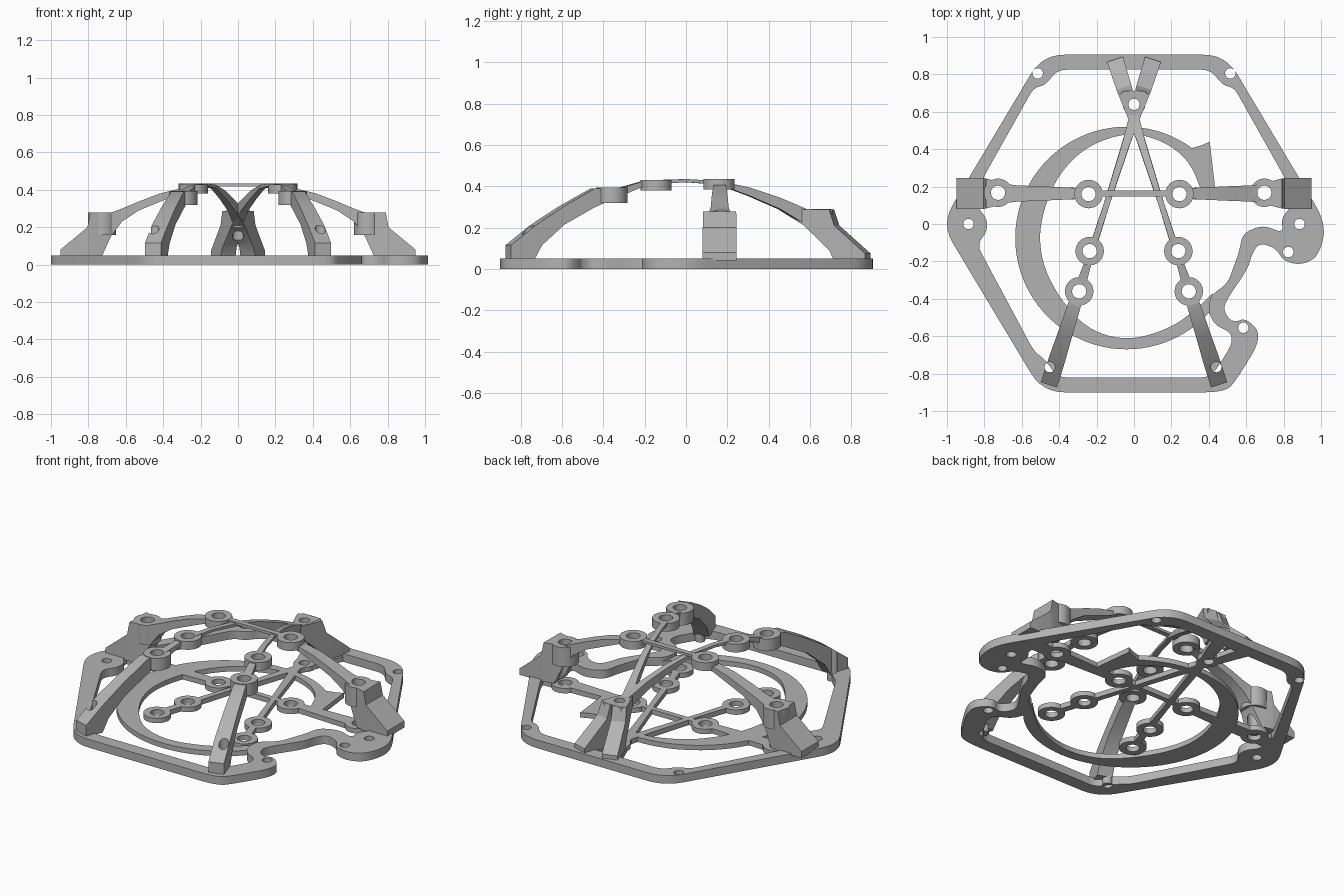
import bpy
import bmesh
import math
from mathutils import Vector

if "Cube" in bpy.data.objects:
    bpy.data.objects.remove(bpy.data.objects["Cube"])

grey = bpy.data.materials.new("plain grey")
grey.use_nodes = True
grey.diffuse_color = (0.45, 0.45, 0.45, 1)
grey.node_tree.nodes["Principled BSDF"].inputs["Base Color"].default_value = grey.diffuse_color

THIN = 0.03      # thickness of the lower ring and spokes
FRAME = 0.05     # thickness of the outer frame
AXIS_Y = 0.163   # line of the cross arm


def finish(name, bm):
    bmesh.ops.recalc_face_normals(bm, faces=bm.faces)
    mesh = bpy.data.meshes.new(name)
    bm.to_mesh(mesh)
    bm.free()
    mesh.materials.append(grey)
    obj = bpy.data.objects.new(name, mesh)
    bpy.context.collection.objects.link(obj)
    return obj


def smooth(obj):
    bpy.ops.object.select_all(action="DESELECT")
    obj.select_set(True)
    bpy.context.view_layer.objects.active = obj
    bpy.ops.object.shade_smooth_by_angle(angle=math.radians(30))


def circle(x, y, radius, count=32):
    turn = math.tau / count
    return [(x + radius * math.cos(i * turn), y + radius * math.sin(i * turn)) for i in range(count)]


def rounded(points, reach, steps=6):
    """Replace each corner of a closed outline by a soft curve."""
    pts = [Vector(p) for p in points]
    out = []
    for i, corner in enumerate(pts):
        ends = []
        for other in (pts[i - 1], pts[(i + 1) % len(pts)]):
            edge = other - corner
            ends.append(corner + edge.normalized() * min(reach, edge.length * 0.49))
        for k in range(steps + 1):
            t = k / steps
            out.append(ends[0] * (1 - t) ** 2 + corner * 2 * t * (1 - t) + ends[1] * t * t)
    return out


def prism(name, loops, low, high):
    """Fill closed outlines, with inner ones as holes, and raise them."""
    bm = bmesh.new()
    edges = []
    for loop in loops:
        verts = [bm.verts.new((p[0], p[1], low)) for p in loop]
        edges += [bm.edges.new((verts[i - 1], verts[i])) for i in range(len(verts))]
    bmesh.ops.triangle_fill(bm, edges=edges, use_beauty=True)
    new = bmesh.ops.extrude_face_region(bm, geom=bm.faces[:])["geom"]
    top = [v for v in new if isinstance(v, bmesh.types.BMVert)]
    bmesh.ops.translate(bm, verts=top, vec=(0, 0, high - low))
    return finish(name, bm)


def loft(name, stations, place, side):
    """Box-section beam; each station is position, low z, high z, half width."""
    bm = bmesh.new()
    previous = None
    for s, low, high, half in stations:
        centre = Vector(place(s))
        a, b = centre - side * half, centre + side * half
        section = [bm.verts.new((p.x, p.y, z)) for p, z in ((a, low), (b, low), (b, high), (a, high))]
        if previous:
            for i in range(4):
                bm.faces.new((previous[i - 1], previous[i], section[i], section[i - 1]))
        else:
            bm.faces.new(section)
        previous = section
    bm.faces.new(previous)
    return finish(name, bm)


def mirror(points):
    return [(-x, y) for x, y in reversed(points)]


# Outer frame with the notch on its left side
outer_upper = [(0.49, 0.905), (1.03, 0)]
outer_lower_left = [(-1.03, 0), (-0.49, -0.9)]
notch = [(0.99, -0.17), (0.9, -0.22), (0.8, -0.2), (0.76, -0.13), (0.67, -0.1), (0.63, -0.16),
         (0.61, -0.24), (0.49, -0.41), (0.48, -0.47), (0.53, -0.53), (0.6, -0.5), (0.69, -0.6)]
outer = outer_upper + notch + [(0.55, -0.83), (0.49, -0.9)] + outer_lower_left[::-1] + [(-0.49, 0.905)]
inner_upper = [(0.41, 0.825), (0.475, 0.74), (0.535, 0.73), (0.81, 0.24), (0.84, 0.09), (0.785, 0.03)]
inner_right = [(0.8, -0.05), (0.69, -0.005), (0.58, -0.05), (0.565, -0.14), (0.5, -0.32), (0.41, -0.38),
               (0.395, -0.46), (0.43, -0.54), (0.52, -0.58), (0.525, -0.64), (0.47, -0.73)]
inner_left = [(-0.41, -0.82), (-0.47, -0.73), (-0.535, -0.68), (-0.84, -0.11), (-0.785, -0.04)]
inner = inner_upper + inner_right + [(0.41, -0.82)] + inner_left + mirror(inner_upper)
frame_holes = [(0.515, 0.805), (-0.515, 0.805), (0.885, 0), (-0.885, 0),
               (0.825, -0.15), (0.585, -0.555), (-0.45, -0.765), (0.44, -0.765)]
hole_loops = [circle(x, y, 0.028, 24) for x, y in frame_holes]
smooth(prism("outer_frame", [rounded(outer, 0.12), rounded(inner, 0.05)] + hole_loops, 0, FRAME))

# Open ring that is widest on the right and ends in a pointed tab
ring_out = [(-0.04 + 0.595 * math.cos(a), -0.075 + 0.595 * math.sin(a))
            for a in (math.radians(d) for d in range(54, 322, 4))]
ring_in = [(0.42, -0.37), (0.33, -0.46), (0.19, -0.56), (-0.03, -0.625), (-0.24, -0.57), (-0.39, -0.41),
           (-0.49, -0.22), (-0.51, -0.02), (-0.43, 0.23), (-0.27, 0.41), (-0.03, 0.495),
           (0.17, 0.44), (0.3, 0.33), (0.36, 0.18)]
tab = [(0.435, 0.18), (0.405, 0.44), (0.36, 0.42)]
ring_in = ring_in[:1] + rounded(ring_in, 0.2)[7:-7] + ring_in[-1:]
smooth(prism("lower_ring", [ring_out + ring_in + tab], 0, THIN))

# Bosses in pairs: one low, one at the height of the arch above
boss_rows = [("cross_inner", 0.243, 0.16, 0.385, 0.435), ("front_inner", 0.237, -0.145, 0.38, 0.43),
             ("front_outer", 0.293, -0.36, 0.32, 0.395), ("cross_outer", 0.712, 0.167, 0.16, 0.278)]
bored = []
for label, x, y, low, high in boss_rows:
    for side, sign in (("left", 1), ("right", -1)):
        px = sign * x - (0.015 if label == "cross_outer" else 0)
        rings = [circle(px, y, 0.076), circle(px, y, 0.038)]
        bored.append(circle(px, y, 0.038))
        smooth(prism(f"{label}_lower_boss_{side}", rings, 0, THIN))
        smooth(prism(f"{label}_upper_boss_{side}", rings, low, high))
rings = [circle(0, 0.64, 0.06), circle(0, 0.64, 0.03)]
smooth(prism("rear_lower_boss", rings, 0, THIN))
bored.append(rings[1])

# Arched beams and the flat spokes below them
beams = []
cross = [(0.18, 0.4, 0.43, 0.026), (0.32, 0.375, 0.405, 0.03), (0.42, 0.335, 0.38, 0.035),
         (0.53, 0.29, 0.338, 0.04), (0.62, 0.23, 0.3, 0.043), (0.68, 0.15, 0.278, 0.05),
         (0.73, 0.04, 0.278, 0.065), (0.79, 0.04, 0.278, 0.08), (0.805, 0.04, 0.2, 0.082),
         (0.95, 0.04, 0.08, 0.082)]
long_arch = [(-0.86, 0.04, 0.115, 0.045), (-0.75, 0.04, 0.205, 0.045), (-0.71, 0.115, 0.233, 0.044),
             (-0.6, 0.215, 0.305, 0.04), (-0.45, 0.3, 0.39, 0.036), (-0.32, 0.355, 0.393, 0.026),
             (-0.22, 0.395, 0.422, 0.02), (-0.1, 0.413, 0.432, 0.018), (0, 0.42, 0.435, 0.016),
             (0.16, 0.407, 0.425, 0.016), (0.3, 0.355, 0.395, 0.018), (0.45, 0.29, 0.345, 0.021),
             (0.58, 0.21, 0.288, 0.03), (0.705, 0.09, 0.288, 0.04), (0.73, 0.04, 0.21, 0.042),
             (0.88, 0.04, 0.075, 0.045)]
long_flat = [(-0.36, 0, THIN, 0.022), (0.1, 0, THIN, 0.016), (0.58, 0, THIN, 0.025), (0.86, 0, THIN, 0.045)]
cross_flat = [(0.2, 0, THIN, 0.026), (0.6, 0, THIN, 0.042), (0.86, 0, THIN, 0.05)]
across = Vector((0, 1, 0))
for side, sign in (("left", 1), ("right", -1)):
    def on_cross(s):
        return sign * s, AXIS_Y, 0

    def on_long(s):
        return sign * (0.18 - 0.32 * s), s, 0

    slant = Vector((1, sign * 0.32, 0)).normalized()
    beams += [loft(f"cross_arch_{side}", cross, on_cross, across),
              loft(f"cross_spoke_{side}", cross_flat, on_cross, across),
              loft(f"long_arch_{side}", long_arch, on_long, slant),
              loft(f"long_spoke_{side}", long_flat, on_long, slant)]
for label, low, high in (("upper", 0.418, 0.434), ("lower", 0, THIN)):
    beams.append(loft(f"{label}_centre_link", [(s, low, high, 0.016) for s in (-0.2, 0.2)],
                      lambda s: (s, AXIS_Y, 0), across))
beams.append(loft("rear_pad", [(0.58, 0.2, 0.289, 0.036), (0.71, 0.11, 0.289, 0.064)],
                  lambda s: (0, s, 0), Vector((1, 0, 0))))

# Bore the screw holes through every beam
cutter = prism("hole_cutter", bored + hole_loops, -0.1, 0.6)
cutter.hide_render = True
for beam in beams:
    smooth(beam)
    bore = beam.modifiers.new("bore", "BOOLEAN")
    bore.operation = "DIFFERENCE"
    bore.solver = "EXACT"
    bore.object = cutter
    bpy.ops.object.modifier_apply(modifier=bore.name)
bpy.data.objects.remove(cutter)
